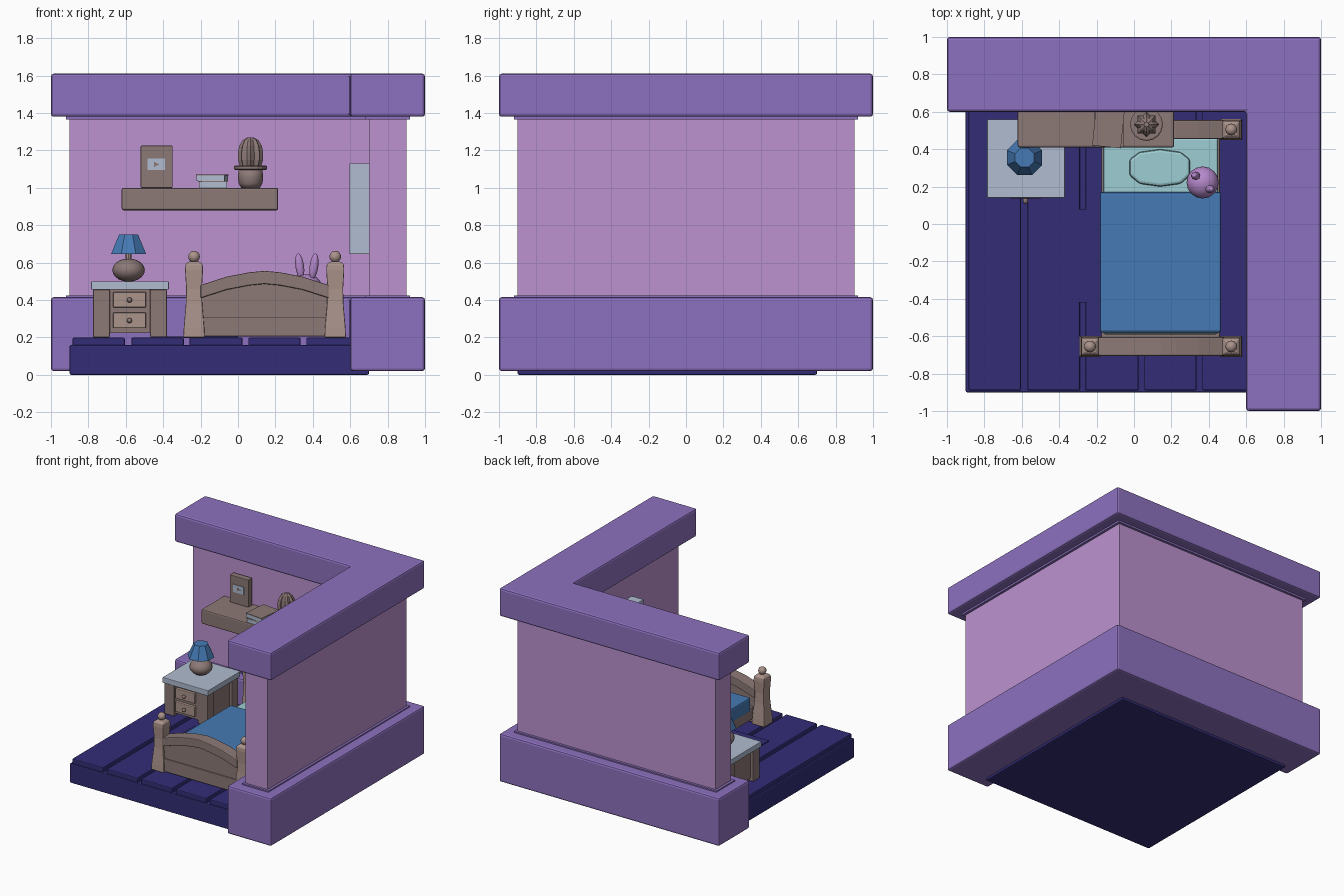
import bpy, bmesh, math
from mathutils import Matrix, Vector

if "Cube" in bpy.data.objects:
    bpy.data.objects.remove(bpy.data.objects["Cube"])


def mat(name, r, g, b):
    lin = lambda c: ((c / 255 + 0.055) / 1.055) ** 2.4
    m = bpy.data.materials.new(name)
    m.diffuse_color = (lin(r), lin(g), lin(b), 1)
    m.use_nodes = True
    m.node_tree.nodes["Principled BSDF"].inputs["Base Color"].default_value = m.diffuse_color
    return m


PURPLE = mat("purple trim", 141, 113, 191)
PINK = mat("pink wall", 188, 146, 207)
NAVY = mat("navy floor", 51, 45, 118)
BROWN = mat("dark wood", 140, 121, 118)
TAN = mat("light wood", 171, 147, 139)
GREY = mat("pale grey blue", 176, 188, 208)
BLUE = mat("blue cloth", 70, 122, 181)
CYAN = mat("pale cyan sheet", 157, 205, 211)
LILAC = mat("lilac plush", 182, 137, 204)


def finish(name, bm, m, bevel=0, smooth=False):
    bmesh.ops.recalc_face_normals(bm, faces=bm.faces)
    me = bpy.data.meshes.new(name)
    bm.to_mesh(me)
    bm.free()
    me.materials.append(m)
    ob = bpy.data.objects.new(name, me)
    bpy.context.collection.objects.link(ob)
    if bevel:
        b = ob.modifiers.new("bevel", "BEVEL")
        b.width, b.segments, b.limit_method = bevel, 2, 'ANGLE'
    if smooth:
        for p in me.polygons:
            p.use_smooth = True
    return ob


def box(name, x, y, z, m, bevel=0, turn=0):
    bm = bmesh.new()
    c = Vector([(a + b) / 2 for a, b in (x, y, z)])
    s = [b - a for a, b in (x, y, z)]
    bmesh.ops.create_cube(bm, size=1, matrix=Matrix.Translation(c)
                          @ Matrix.Rotation(turn, 4, 'Z') @ Matrix.Diagonal((*s, 1)))
    return finish(name, bm, m, bevel)


def prism(name, pts, depth, m, bevel=0):
    """Extrude a closed 3D outline along a vector."""
    bm = bmesh.new()
    f = bm.faces.new([bm.verts.new(p) for p in pts])
    r = bmesh.ops.extrude_face_region(bm, geom=[f], use_keep_orig=True)
    bmesh.ops.translate(bm, vec=depth, verts=[v for v in r["geom"] if isinstance(v, bmesh.types.BMVert)])
    return finish(name, bm, m, bevel)


def lathe(name, loc, profile, n, m, turn=0, valley=1, bevel=0, smooth=False):
    """Stack rings of (radius, z); valley shrinks every second corner into ribs."""
    bm = bmesh.new()
    rings = []
    for r, z in profile:
        ring = []
        for i in range(n):
            a = turn + 2 * math.pi * i / n
            k = r * (valley if i % 2 else 1)
            ring.append(bm.verts.new((loc[0] + k * math.cos(a), loc[1] + k * math.sin(a), z)))
        rings.append(ring)
    for lo, hi in zip(rings, rings[1:]):
        for i in range(n):
            bm.faces.new((lo[i], lo[(i + 1) % n], hi[(i + 1) % n], hi[i]))
    bm.faces.new(rings[0])
    bm.faces.new(rings[-1])
    return finish(name, bm, m, bevel, smooth)


def ball(name, loc, size, m, tilt=0, axis='Y'):
    bm = bmesh.new()
    bmesh.ops.create_uvsphere(bm, u_segments=16, v_segments=10, radius=1, matrix=Matrix.Translation(loc)
                              @ Matrix.Rotation(tilt, 4, axis) @ Matrix.Diagonal((*size, 1)))
    return finish(name, bm, m, smooth=True)


def corner_wall(name, inset, z0, z1, m, bevel):
    o, i = 1 - inset, 0.6 + inset
    pts = [(-o, o, z0), (o, o, z0), (o, -o, z0), (i, -o, z0), (i, i, z0), (-o, i, z0)]
    return prism(name, pts, (0, 0, z1 - z0), m, bevel)


# Walls
corner_wall("wall_base", 0, 0.02, 0.415, PURPLE, 0.015)
corner_wall("wall_foot_lip", 0.08, 0.41, 0.425, PURPLE, 0)
corner_wall("wall", 0.1, 0.4, 1.4, PINK, 0)
corner_wall("wall_top_lip", 0.08, 1.365, 1.385, PURPLE, 0)
corner_wall("wall_top", 0, 1.38, 1.61, PURPLE, 0.015)

# Floor, planks and rug
box("floor", (-0.9, 0.7), (-0.9, 0.7), (0, 0.16), NAVY, 0.008)
for i, (a, b) in enumerate([(-0.885, -0.605), (-0.57, -0.29), (-0.26, 0.025), (0.055, 0.335), (0.365, 0.65)]):
    box(f"plank_{i}", (a, b), (-0.89, 0.65), (0.15, 0.199), NAVY, 0.008)
box("rug", (-0.46, 0.0), (-0.42, 0.08), (0.198, 0.206), NAVY)

# Bed: posts with balls
for y, end in ((-0.655, "foot"), (0.505, "head")):
    for x, side in ((-0.235, "left"), (0.52, "right")):
        q = math.sqrt(2)
        prof = [(0.057, 0.2), (0.055, 0.25), (0.044, 0.38), (0.042, 0.46), (0.048, 0.56), (0.046, 0.59), (0.03, 0.605)]
        lathe(f"bed_{end}_post_{side}", (x, y), [(r * q, z) for r, z in prof], 4, TAN, math.pi / 4, bevel=0.005)
        ball(f"bed_{end}_ball_{side}", (x, y, 0.632), (0.031, 0.031, 0.031), TAN)
    # arched board: lower panel, recessed middle and curved top rail
    arch = [(-0.2, 0.48), (-0.06, 0.525), (0.06, 0.548), (0.142, 0.556), (0.225, 0.548), (0.345, 0.525), (0.485, 0.48)]
    rail = [(x, y - 0.05, z) for x, z in arch] + [(x, y - 0.05, z - 0.07) for x, z in arch[::-1]]
    prism(f"bed_{end}_rail", rail, (0, 0.1, 0), BROWN, 0.006)
    mid = [(x, y - 0.03, z - 0.03) for x, z in arch] + [(0.485, y - 0.03, 0.25), (-0.2, y - 0.03, 0.25)]
    prism(f"bed_{end}_panel", mid, (0, 0.06, 0), BROWN)
    box(f"bed_{end}_lower_board", (-0.19, 0.475), (y - 0.042, y + 0.042), (0.205, 0.31), BROWN, 0.006)

# Bed: frame, bedding and pillow
box("bed_frame", (-0.175, 0.46), (-0.64, 0.5), (0.23, 0.33), BROWN, 0.008)
box("mattress", (-0.165, 0.45), (-0.59, 0.46), (0.32, 0.4), CYAN, 0.012)
box("blanket", (-0.183, 0.466), (-0.58, 0.17), (0.31, 0.425), BLUE, 0.012)
pillow = [(-0.025, 0.26), (0.03, 0.215), (0.14, 0.2), (0.25, 0.215), (0.3, 0.26),
          (0.3, 0.345), (0.25, 0.385), (0.14, 0.4), (0.03, 0.385), (-0.025, 0.345)]
prism("pillow", [(x, y, 0.395) for x, y in pillow], (0, 0, 0.045), CYAN, 0.015)

# Plush rabbit with two ears
ball("rabbit_head", (0.367, 0.222, 0.458), (0.086, 0.086, 0.08), LILAC)
for s, x, y in ((-1, 0.33, 0.258), (1, 0.406, 0.186)):
    ball("rabbit_ear", (x, y, 0.58), (0.023, 0.022, 0.07), LILAC, s * 0.13)

# Nightstand
box("nightstand_top", (-0.785, -0.37), (0.14, 0.56), (0.455, 0.5), GREY, 0.004)
for x in (-0.775, -0.47):
    for y in (0.15, 0.465):
        box("nightstand_leg", (x, x + 0.09), (y, y + 0.085), (0.2, 0.456), BROWN, 0.006)
box("nightstand_body", (-0.75, -0.405), (0.175, 0.53), (0.225, 0.456), BROWN)
box("nightstand_front", (-0.687, -0.47), (0.16, 0.2), (0.225, 0.456), BROWN)
for z in (0.25, 0.36):
    box("drawer", (-0.668, -0.492), (0.137, 0.18), (z, z + 0.083), TAN, 0.006)
    ball("drawer_knob", (-0.58, 0.125, z + 0.04), (0.014, 0.018, 0.014), BROWN)

# Lamp
ball("lamp_base", (-0.585, 0.355, 0.56), (0.087, 0.087, 0.062), BROWN)
lathe("lamp_neck", (-0.585, 0.355), [(0.016, 0.6), (0.016, 0.68)], 8, TAN)
lathe("lamp_shade", (-0.585, 0.355), [(0.102, 0.645), (0.055, 0.75)], 8, BLUE, math.pi / 8)

# Wall shelf
box("shelf", (-0.622, 0.215), (0.41, 0.71), (0.88, 1.0), BROWN, 0.01)

# Picture frame, with a small plate and mark
box("picture_frame", (-0.52, -0.35), (0.635, 0.685), (1.0, 1.225), BROWN, 0.004)
box("picture", (-0.485, -0.39), (0.63, 0.638), (1.094, 1.157), GREY)
prism("picture_mark", [(-0.448, 0.627, 1.112), (-0.42, 0.627, 1.125), (-0.448, 0.627, 1.138)], (0, 0.005, 0), BROWN)

# Two books with wooden-coloured covers
for i, (x0, z, turn) in enumerate([(-0.208, 1.0, 0.0), (-0.212, 1.036, -0.1)]):
    box(f"book_{i}_pages", (x0, x0 + 0.15), (0.415, 0.61), (z, z + 0.032), GREY, 0, turn)
    box(f"book_{i}_cover", (x0 - 0.002, x0 + 0.152), (0.412, 0.613), (z + 0.03, z + 0.036), BROWN, 0, turn)

# Cactus in a pot
pot = (0.067, 0.532)
lathe("pot", pot, [(0.05, 1.0), (0.064, 1.025), (0.068, 1.06), (0.062, 1.1)], 16, BROWN, smooth=True)
lathe("pot_rim", pot, [(0.08, 1.095), (0.088, 1.1), (0.088, 1.115), (0.08, 1.12)], 16, BROWN)
lathe("cactus", pot, [(0.055, 1.11), (0.067, 1.15), (0.067, 1.19), (0.06, 1.225), (0.042, 1.255), (0.015, 1.27)],
      16, BROWN, valley=0.78)

# Window on the inside of the right wall
y0, y1, z0, z1 = -0.3, 0.23, 0.645, 1.13
wx = (0.595, 0.71)
for z, h in ((z0, 0.05), (0.875, 0.03), (z1 - 0.05, 0.05)):
    box("window_rail", wx, (y0, y1), (z, z + h), GREY, 0.004)
for y in (y0, y1 - 0.05):
    box("window_stile", wx, (y, y + 0.05), (z0 + 0.01, z1 - 0.01), GREY, 0.004)
box("window_pane", (0.66, 0.71), (y0 + 0.03, y1 - 0.03), (z0 + 0.03, z1 - 0.03), CYAN)
